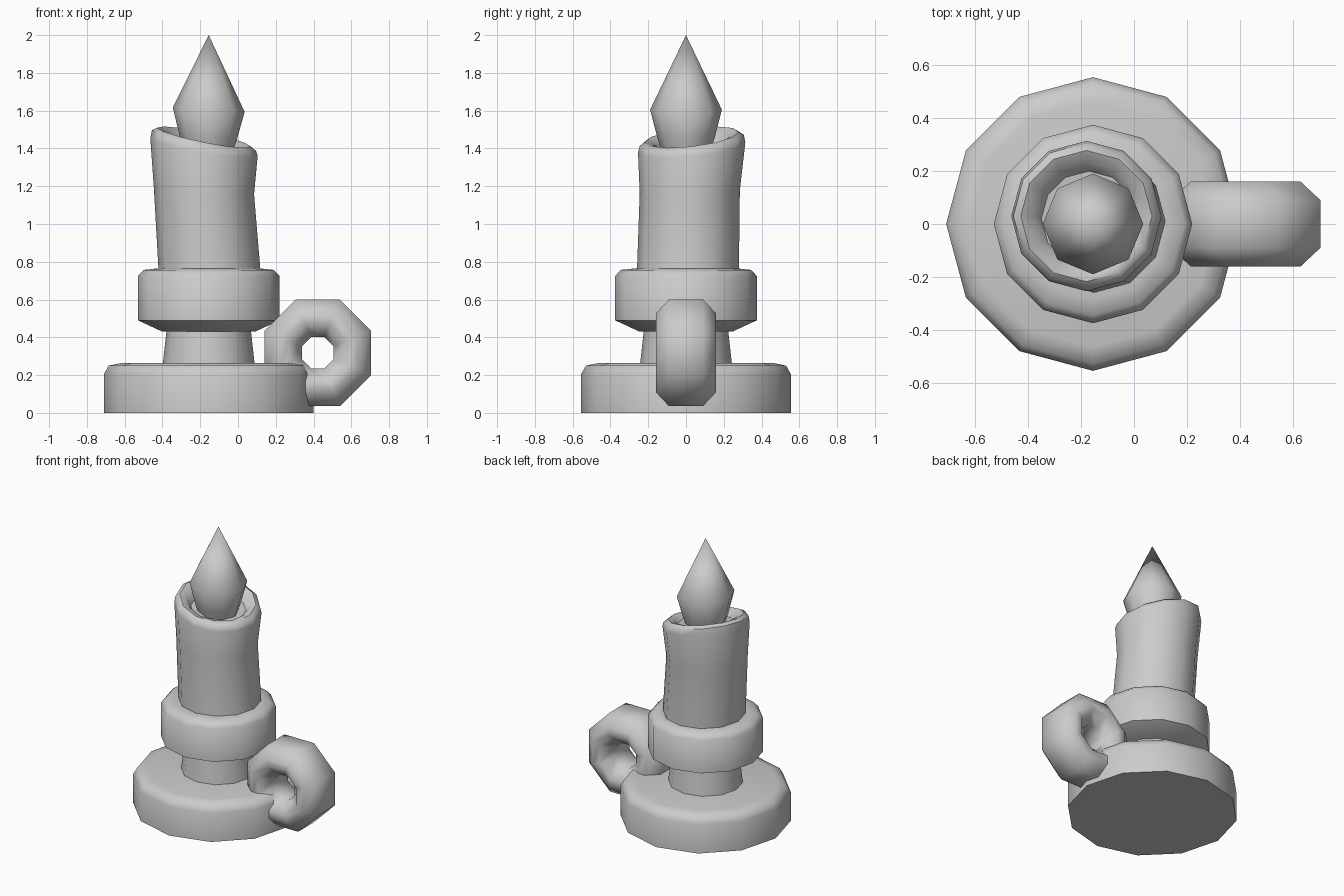
import bpy, bmesh, math

if "Cube" in bpy.data.objects:
    bpy.data.objects.remove(bpy.data.objects["Cube"])

CX = -0.155  # axis of the candlestick


def finish(name, bm, angle):
    bmesh.ops.recalc_face_normals(bm, faces=bm.faces[:])
    me = bpy.data.meshes.new(name)
    bm.to_mesh(me)
    bm.free()
    me.shade_smooth()
    me.set_sharp_from_angle(angle=math.radians(angle))
    ob = bpy.data.objects.new(name, me)
    bpy.context.collection.objects.link(ob)
    return ob


def stack(name, rings, sides=12, angle=50):
    """Skin rings of (radius, z, x offset, y offset, x slope, y slope); radius 0 is a tip."""
    bm = bmesh.new()
    loops = []
    for ring in rings:
        r, z, ox, oy, sx, sy = (tuple(ring) + (0,) * 6)[:6]
        loop = []
        for i in range(sides if r else 1):
            a = 2 * math.pi * i / sides
            dx, dy = r * math.cos(a), r * math.sin(a)
            loop.append(bm.verts.new((CX + ox + dx, oy + dy, z + sx * dx + sy * dy)))
        loops.append(loop)
    for lo, hi in zip(loops, loops[1:]):
        for i in range(sides):
            j = (i + 1) % sides
            quad = [lo[i % len(lo)], lo[j % len(lo)], hi[j % len(hi)], hi[i % len(hi)]]
            bm.faces.new(list(dict.fromkeys(quad)))
    for loop in (loops[0], loops[-1]):
        if len(loop) > 1:
            bm.faces.new(loop)
    return finish(name, bm, angle)


# Wide round foot with a softened top edge
stack("base", [(0.555, 0), (0.555, 0.205), (0.53, 0.25), (0.465, 0.264)])

# Short neck between the foot and the collar
stack("stem", [(0.245, 0.24), (0.222, 0.45)])

# Rounded collar holding the candle
stack("collar", [(0.25, 0.432), (0.375, 0.49), (0.375, 0.725),
                 (0.345, 0.757), (0.28, 0.764)])

# Leaning candle with a tilted, hollowed rim
S = (-0.2, 0.11)
stack("candle", [
    (0.270, 0.74, 0.005, 0.01),
    (0.265, 1.17, -0.025, 0.02, -0.05, 0.03),
    (0.284, 1.405, -0.025, 0.03, -0.16, 0.09),
    (0.276, 1.442, -0.025, 0.03, *S),
    (0.248, 1.460, -0.025, 0.03, *S),
    (0.205, 1.445, -0.022, 0.03, *S),
    (0.180, 1.405, -0.015, 0.02, -0.1, 0.05),
])

# Eight-sided teardrop flame
stack("flame", [(0.13, 1.39), (0.15, 1.45), (0.19, 1.605, 0, 0, -0.06, 0), (0, 2.0)],
      sides=8, angle=55)

# Octagonal ring handle: cross-section as (ring radius, y)
half = [(0.306, 0.09), (0.225, 0.16), (0.165, 0.16), (0.09, 0.08)]
section = half + [(r, -y) for r, y in reversed(half)]
bm = bmesh.new()
loops = []
for k in range(8):
    a = math.radians(22.5 + 45 * k)
    loops.append([bm.verts.new((0.422 + r * math.cos(a), y, 0.318 + r * math.sin(a)))
                  for r, y in section])
for k in range(8):
    p, q = loops[k], loops[(k + 1) % 8]
    for i in range(8):
        j = (i + 1) % 8
        bm.faces.new((p[i], p[j], q[j], q[i]))
finish("handle", bm, 60)
